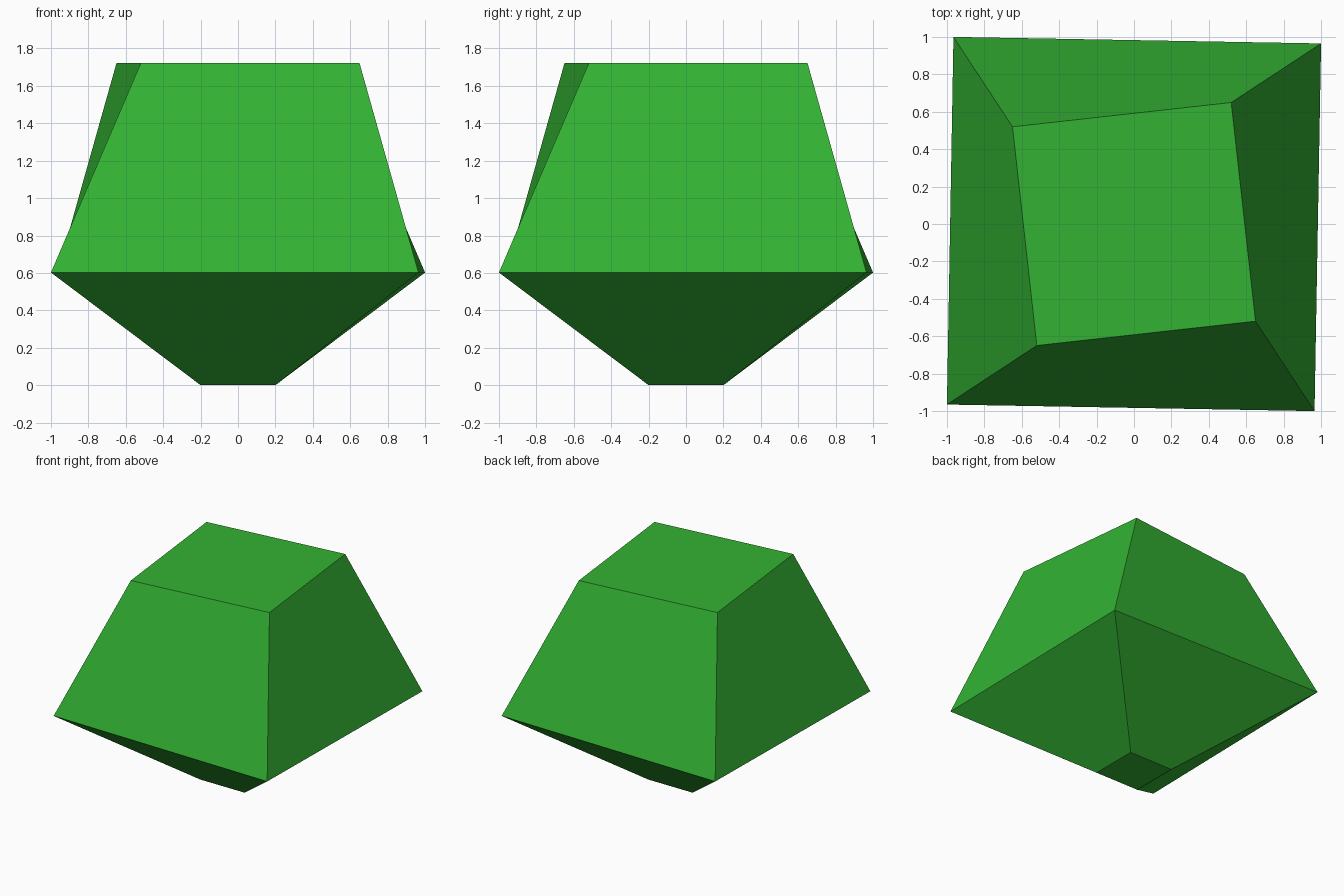
import bpy
import bmesh
from math import sin, cos, radians

# Remove the default cube
cube = bpy.data.objects.get("Cube")
if cube:
    bpy.data.objects.remove(cube, do_unlink=True)

# Leaf green material
green = bpy.data.materials.new("leaf_green")
green.use_nodes = True
color = (0.033, 0.448, 0.033, 1.0)
green.diffuse_color = color
bsdf = next(n for n in green.node_tree.nodes if n.type == 'BSDF_PRINCIPLED')
bsdf.inputs["Base Color"].default_value = color
bsdf.inputs["Roughness"].default_value = 0.9


def square_ring(bm, radius, height, twist):
    """Four corners of a square, turned by twist degrees."""
    angles = [radians(45 + twist + 90 * i) for i in range(4)]
    return [bm.verts.new((radius * cos(a), radius * sin(a), height)) for a in angles]


# Twisted foliage block: narrow base, wide middle, flat top
bm = bmesh.new()
base = square_ring(bm, 0.283, 0.0, 0)
middle = square_ring(bm, 1.39, 0.602, -1.02)
top = square_ring(bm, 0.832, 1.722, 6.34)

for lower, upper in ((base, middle), (middle, top)):
    for i in range(4):
        j = (i + 1) % 4
        bm.faces.new((lower[i], lower[j], upper[j], upper[i]))
bm.faces.new(base[::-1])
bm.faces.new(top)
bmesh.ops.recalc_face_normals(bm, faces=bm.faces)

mesh = bpy.data.meshes.new("foliage_block")
bm.to_mesh(mesh)
bm.free()
mesh.materials.append(green)
foliage = bpy.data.objects.new("foliage_block", mesh)
bpy.context.collection.objects.link(foliage)
